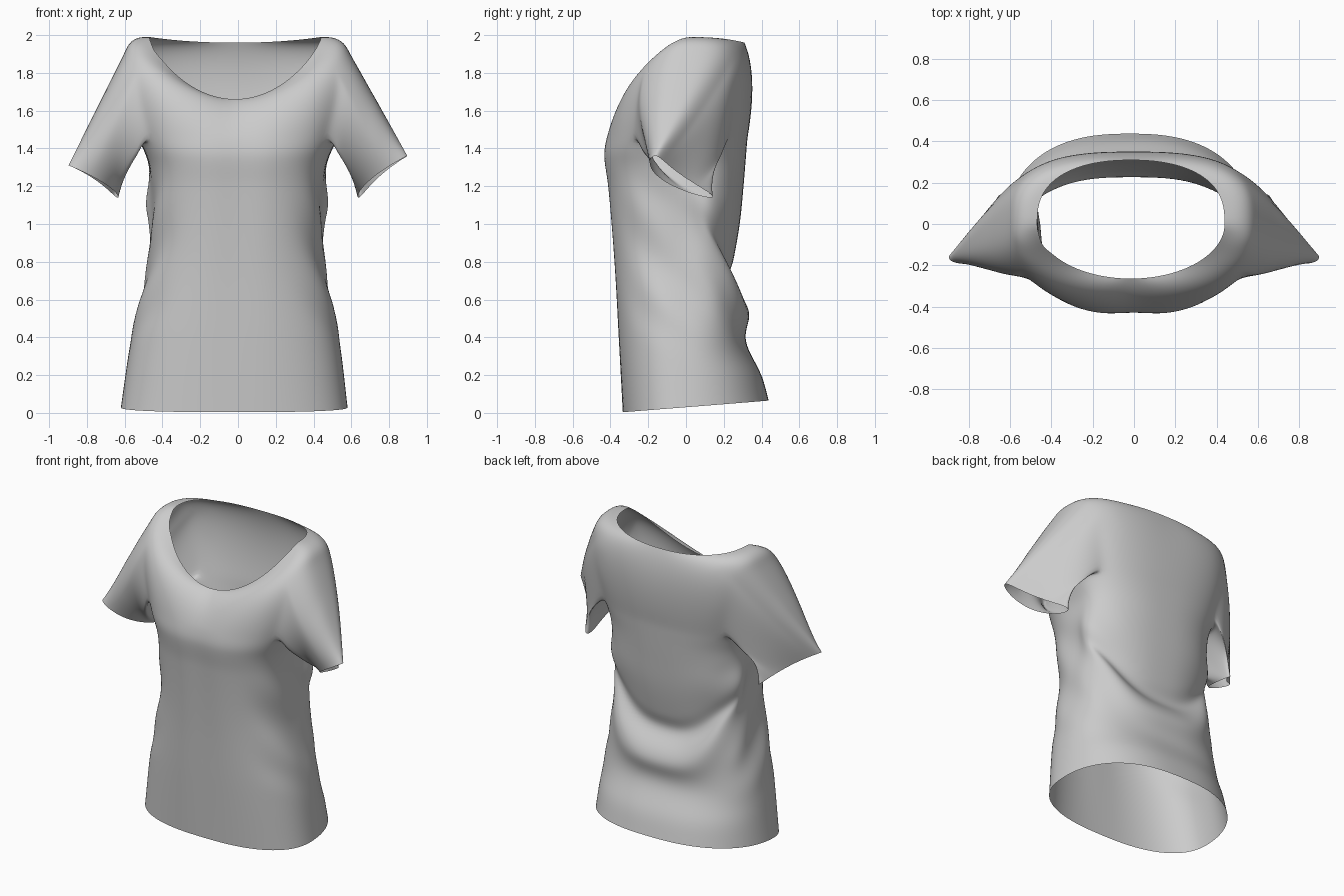
import bpy, math
from mathutils import Vector as V

if "Cube" in bpy.data.objects:
    bpy.data.objects.remove(bpy.data.objects["Cube"])

N, LOW, UP, SLV = 56, 36, 12, 10      # columns, body rows, shoulder rows, sleeve rows
AF, AB, TOP = 5, 6, 7                 # armhole columns to front and back, and rows

# body profiles against height
FRONT = [(0, .335), (.4, .36), (.8, .385), (1.2, .42), (1.37, .443), (1.45, .43)]
BACK = [(0, .455), (.06, .44), (.2, .40), (.35, .325), (.42, .315), (.52, .338), (.6, .305),
        (.7, .225), (.8, .25), (1.0, .285), (1.2, .305), (1.45, .325)]
WIDTH = [(0, .605), (.4, .55), (.8, .465), (1.0, .45), (1.3, .465), (1.45, .525)]


def curve(pts, z):
    z = min(max(z, pts[0][0]), pts[-1][0])
    n = len(pts)
    slope = lambda k: ((pts[min(k + 1, n - 1)][1] - pts[max(k - 1, 0)][1]) /
                       (pts[min(k + 1, n - 1)][0] - pts[max(k - 1, 0)][0]))
    for k in range(n - 1):
        (a, p), (b, q) = pts[k], pts[k + 1]
        if z <= b:
            h = b - a
            t = (z - a) / h
            return ((2*t**3 - 3*t*t + 1)*p + (t**3 - 2*t*t + t)*h*slope(k)
                    + (3*t*t - 2*t**3)*q + (t**3 - t*t)*h*slope(k + 1))


def smooth(a, b, x):
    t = min(max((x - a) / (b - a), 0), 1)
    return t * t * (3 - 2 * t)


def spow(x, p):
    return math.copysign(abs(x) ** p, x)


def bez(a, b, c, t):
    return a * (1 - t)**2 + b * 2 * t * (1 - t) + c * t * t


def body(th, t):
    """Point on the lower body, t from hem to chest."""
    c, s = math.cos(th), math.sin(th)
    cx = spow(c, .8)
    sy = spow(s, .8 - .15 * t if s < 0 else .95 - .25 * t)
    hem = .03 + .08 * (sy * (.44 if s > 0 else .33))
    z = hem + (1.45 - hem) * t
    if s < 0:
        y = curve(FRONT, z) * sy
        y += .015 * math.exp(-(cx / .2)**2) * t
    else:
        # the draped fold rises towards the sides
        shift = .36 * abs(cx)**2.5 * smooth(.25, .7, z) * (1 - smooth(1.15, 1.42, z))
        y = curve(BACK, z - shift) * sy
    x = curve(WIDTH, z) * cx
    bulge = math.exp(-((z - 1.08) / .2)**2) * smooth(-.02, .16, y)
    x *= 1 + .14 * bulge
    # diagonal drag creases on the flanks
    side = smooth(.55, .95, abs(cx)) * smooth(.3, .6, z) * (1 - smooth(1.1, 1.4, z))
    x *= 1 + .018 * side * math.sin((z + 1.0 * y) * 17)
    return V((x - .02 * (1 - t), y, z))


def shoulder(th, t):
    """Point between chest and neckline."""
    c, s = math.cos(th), math.sin(th)
    a = body(th, 1)
    if s < 0:
        neck = V((.455 * c - .015, .265 * s, 1.985 - .325 * abs(s)**1.6))
        mid = V((.72 * spow(c, .8), .37 * spow(s, .75), 1.58 + .44 * abs(c)**.9))
    else:
        neck = V((.455 * spow(c, .9) - .015, .31 * spow(s, .75), 1.99 - .03 * s * s))
        mid = V((.72 * spow(c, .7), .385 * spow(s, .6), 1.78 + .24 * abs(c)))
    return bez(a, mid, neck, t)


# torso grid, open at hem and neck
verts, faces = [], []
for j in range(LOW + UP + 1):
    for i in range(N):
        th = 2 * math.pi * i / N
        verts.append(body(th, j / LOW) if j <= LOW else shoulder(th, (j - LOW) / UP))
vid = lambda i, j: j * N + i % N
for j in range(LOW + UP):
    for i in range(N):
        right = (i + N // 2) % N - N // 2           # columns from the right side
        left = N // 2 - 1 - i                       # columns from the left side
        if LOW <= j < LOW + TOP and (-AF <= right < AB or -AF <= left < AB):
            continue                                # armhole
        faces.append((vid(i, j), vid(i + 1, j), vid(i + 1, j + 1), vid(i, j + 1)))

# sleeves grown from the armhole edges to flattened, bent cuffs
for sx, zout in ((1, 1.36), (-1, 1.31)):
    ctr = 0 if sx > 0 else N // 2
    edge = [(k, 0) for k in range(0, AB)]
    edge += [(AB, r) for r in range(TOP)]
    edge += [(k, TOP) for k in range(AB, -AF, -1)]
    edge += [(-AF, r) for r in range(TOP, 0, -1)]
    edge += [(k, 0) for k in range(-AF, 0)]
    ring = [vid(ctr + sx * k, LOW + r) for k, r in edge]
    outer, inner = V((sx * .895, -.17, zout)), V((sx * .64, .14, 1.14))
    mid, axis = (outer + inner) / 2, (outer - inner) / 2
    thin = V((sx * .5, .82, .23)) * .06             # towards back and outside
    loop = [verts[k].copy() for k in ring]
    n = len(loop)
    prev = ring
    for r in range(1, SLV + 1):
        t = r / SLV
        cur = []
        for k, p in enumerate(loop):
            ph = 2 * math.pi * k / n                # 0 underarm, pi shoulder
            sn, up = math.sin(ph), (1 - math.cos(ph)) / 2
            end = mid - axis * math.cos(ph) + thin * sn
            end += V((sx * -.035, -.065, 0)) * sn * sn
            ctl = p.lerp(end, .42)
            ctl += V((sx * .02 * (1 - up), 0, .01 * up))
            ctl += V((sx * .03, .05, 0)) * max(sn, 0)
            ctl += V((sx * .02, -.09, 0)) * max(-sn, 0)
            cur.append(len(verts))
            verts.append(bez(p, ctl, end, t))
        for k in range(n):
            f = (prev[k], prev[(k + 1) % n], cur[(k + 1) % n], cur[k])
            faces.append(f if sx > 0 else f[::-1])
        prev = cur

# drop the unused vertices inside the armholes
used = sorted({k for f in faces for k in f})
remap = {k: m for m, k in enumerate(used)}
me = bpy.data.meshes.new("shirt")
me.from_pydata([verts[k] for k in used], [], [[remap[k] for k in f] for f in faces])
me.update()
shirt = bpy.data.objects.new("shirt", me)
bpy.context.collection.objects.link(shirt)
for p in me.polygons:
    p.use_smooth = True

# soften the armhole seams, then refine
soft = shirt.modifiers.new("soften", 'SMOOTH')
soft.factor, soft.iterations = .5, 3
grp = shirt.vertex_groups.new(name="seam")
grp.add([v.index for v in me.vertices if .42 < abs(v.co.x) < .72
         and 1.38 < v.co.z < 1.93], 1, 'REPLACE')
soft.vertex_group = "seam"
sub = shirt.modifiers.new("subdivide", 'SUBSURF')
sub.levels = sub.render_levels = 1
